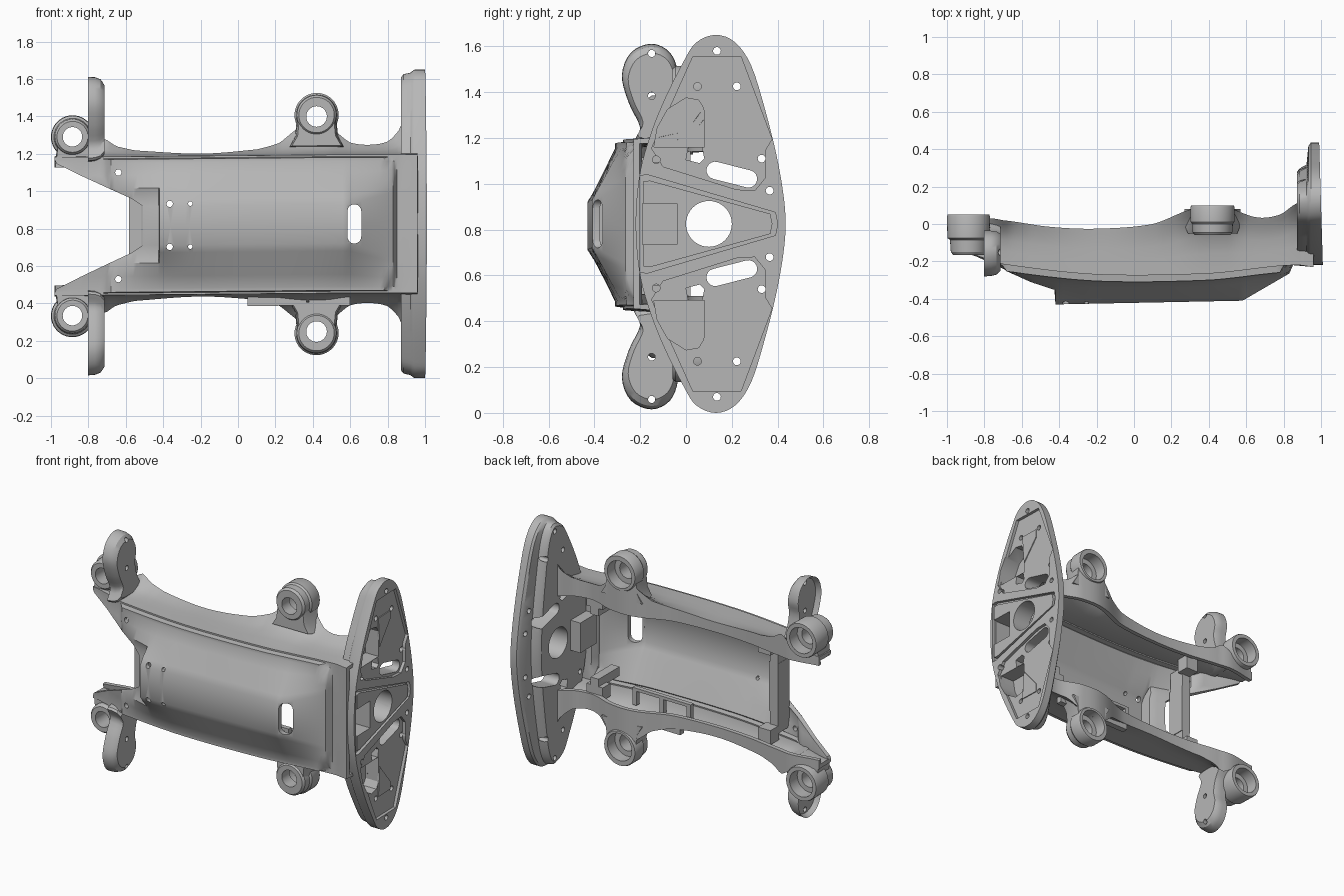
import bpy, bmesh, math
from mathutils import Vector

if "Cube" in bpy.data.objects:
    bpy.data.objects.remove(bpy.data.objects["Cube"])

ZC = 0.825  # height of the mirror plane
mat = bpy.data.materials.new("light_grey")
mat.diffuse_color = (0.47, 0.47, 0.47, 1)
mat.use_nodes = True
mat.node_tree.nodes["Principled BSDF"].inputs["Base Color"].default_value = mat.diffuse_color


def clamp(v):
    return max(0.0, min(1.0, v))


def activate(ob):
    bpy.ops.object.select_all(action='DESELECT')
    ob.select_set(True)
    bpy.context.view_layer.objects.active = ob


def finish(name, bm):
    me = bpy.data.meshes.new(name)
    bm.to_mesh(me)
    bm.free()
    ob = bpy.data.objects.new(name, me)
    bpy.context.collection.objects.link(ob)
    me.materials.append(mat)
    return ob


def prism(name, pts, axis, levels, s=1, hollow=None, front_keep=0):
    """Outline (a, height from mid plane) swept along x or y through (position, scale[, height scale])."""
    bm = bmesh.new()
    ca = sum(p[0] for p in pts) / len(pts)
    cb = sum(p[1] for p in pts) / len(pts)
    rings = []
    for pos, k, *kb in levels:
        ring = []
        for a, b in pts:
            ka = k + (1 - k) * front_keep if a < ca else k
            a2, b2 = ca + (a - ca) * ka, ZC + s * (cb + (b - cb) * (kb[0] if kb else k))
            ring.append(bm.verts.new((pos, a2, b2) if axis == 'x' else (a2, pos, b2)))
        rings.append(ring)
    n = len(pts)
    first = bm.faces.new(rings[0])
    bm.faces.new(rings[-1])
    for r, q in zip(rings, rings[1:]):
        for i in range(n):
            bm.faces.new((r[i], r[(i + 1) % n], q[(i + 1) % n], q[i]))
    bmesh.ops.recalc_face_normals(bm, faces=bm.faces)
    if hollow:
        bmesh.ops.inset_region(bm, faces=[first], thickness=hollow[0], depth=0)
        for v in first.verts:
            v.co.x += hollow[1]
    return finish(name, bm)


def box(name, x0, x1, y0, y1, h0, h1, s=1):
    return prism(name, [(x0, h0), (x1, h0), (x1, h1), (x0, h1)], 'y', [(y0, 1), (y1, 1)], s)


def circle(a, b, r, n=40):
    return [(a + r * math.cos(2 * math.pi * i / n), b + r * math.sin(2 * math.pi * i / n)) for i in range(n)]


def stadium(a, b, half, r, ang, n=10):
    out = []
    for e in (0, 1):
        base = ang + math.pi * e
        for i in range(n):
            t = base - math.pi / 2 + math.pi * i / (n - 1)
            out.append((a + half * math.cos(base) + r * math.cos(t), b + half * math.sin(base) + r * math.sin(t)))
    return out


def spline(p0, p1, p2, p3, t):
    return 0.5 * (2 * p1 + (p2 - p0) * t + (2 * p0 - 5 * p1 + 4 * p2 - p3) * t * t + (3 * p1 - p0 - 3 * p2 + p3) * t ** 3)


def smooth_loop(pts, sub=4):
    n, out = len(pts), []
    for i in range(n):
        q = [Vector(pts[(i + k) % n]) for k in (-1, 0, 1, 2)]
        out += [tuple(spline(*q, j / sub)) for j in range(sub)]
    return out


def table(tab, x, curved=True):
    x = max(tab[0][0], min(tab[-1][0], x))
    for i in range(len(tab) - 1):
        if x <= tab[i + 1][0]:
            t = (x - tab[i][0]) / (tab[i + 1][0] - tab[i][0])
            a, b = tab[i][1], tab[i + 1][1]
            if curved:
                return spline(tab[max(i - 1, 0)][1], a, b, tab[min(i + 2, len(tab) - 1)][1], t)
            return a + (b - a) * t


def cut(obs, pts, axis, p0, p1, s=1):
    c = prism("cutter", pts, axis, [(p0, 1), (p1, 1)], s)
    c.hide_render = True
    for ob in obs:
        activate(ob)
        m = ob.modifiers.new("cut", 'BOOLEAN')
        m.operation, m.solver, m.object = 'DIFFERENCE', 'EXACT', c
        bpy.ops.object.modifier_apply(modifier=m.name)
    bpy.data.objects.remove(c)


# ---- Main shell: section rows swept along x, open at the back ----
SIDE = [(-.98, .375), (-.85, .39), (-.78, .43), (-.715, .465), (-.69, .45), (-.65, .425), (-.55, .402), (-.2, .382),
        (.1, .402), (.22, .435), (.29, .49), (.35, .535), (.42, .55), (.49, .535), (.54, .48), (.6, .435), (.7, .423),
        (.8, .44), (.86, .5), (.9, .59), (.96, .6)]
BACK = [(-.98, .0), (-.8, .03), (-.7, .02), (-.45, -.015), (-.2, -.025), (.1, 0), (.33, .085), (.5, .085), (.66, .035),
        (.78, .05), (.87, .11), (.96, .13)]
EDGE = [(-.98, -.13), (-.7, -.215), (-.2, -.27), (.4, -.265), (.85, -.22), (.96, -.23)]
TAIL = [(.58, -.41), (.83, -.265), (.85, -.22), (.96, -.23)]
PLATEAU = [(-.98, -.14), (-.7, -.24), (-.426, -.345), (-.42, -.43)] + TAIL
FLANK = [(-.98, -.14), (-.7, -.24), (-.55, -.34), (-.4, -.41), (-.25, -.427)] + TAIL
# front rows: height, left start, widening towards the right end
ROWS = [(0, -.51, 0), (.105, -.51, .07), (.145, -.57, .06), (.2, -.69, .04), (.27, -.84, .02),
        (.335, -.97, 0), (.355, -.98, 0), (.36, -.98, 0), (.37, -.98, 0)]


def section(x):
    out = []
    for h, start, widen in ROWS:
        xx = max(x, start)
        w = clamp((xx - .6) / .24)
        e, top = table(EDGE, xx), table(FLANK if h > .15 else PLATEAU, xx, False)
        hh = h + widen * w
        rim = e - .035 * clamp((xx + .71) / .03) * clamp((.85 - .5 * max(0, h - .25) - xx) / .015)
        hp = .105 + .07 * w
        if hh <= hp:
            y = top
        elif h <= .335:
            y = top + (rim - top) * (hh - hp) / (.335 - hp)
        else:
            y = rim if h < .358 else e
        out.append((xx, y, hh))
    e, b, side = table(EDGE, x), table(BACK, x), table(SIDE, x)
    for t, k in ((.3, .03), (.55, .13), (.75, .38), (.9, .75), (1, 1)):
        out.append((x, e + (b - e) * t, .372 + (side - .372) * k))
    out.append((x, b, .315))
    return out


xs = sorted(set([round(-.98 + .02 * i, 3) for i in range(98)] + [-.57, -.51, -.426, .83, .835, .85]))
bm = bmesh.new()
cols = []
for x in xs:
    sec = section(x)
    full = [(a, y, -h) for a, y, h in reversed(sec[1:])] + sec
    cols.append([bm.verts.new((a, y, ZC + h)) for a, y, h in full])
for c, d in zip(cols, cols[1:]):
    for i in range(len(c) - 1):
        bm.faces.new((c[i], d[i], d[i + 1], c[i + 1]))
bmesh.ops.remove_doubles(bm, verts=bm.verts, dist=.0005)
bmesh.ops.recalc_face_normals(bm, faces=bm.faces)
mid = min(bm.faces, key=lambda f: (f.calc_center_median() - Vector((0, -.43, ZC))).length)
if mid.normal.y > 0:
    bmesh.ops.reverse_faces(bm, faces=bm.faces)
shell = finish("main_shell", bm)
activate(shell)
m = shell.modifiers.new("wall", 'SOLIDIFY')
m.thickness, m.offset = .028, -1
bpy.ops.object.modifier_apply(modifier=m.name)
cut([shell], stadium(.622, 0, .068, .037, math.pi / 2), 'y', -.6, -.15)
for s in (1, -1):
    for hx, hh, r in ((-.64, .285, .017), (-.365, .115, .017), (-.255, .115, .012)):
        cut([shell], circle(hx, hh, r, 16), 'y', -.6, -.15, s)

# ---- End plate with recesses, slots and pockets ----
half = [(-.22, 0), (-.205, .2), (-.165, .36), (-.1, .53), (-.01, .71), (.045, .792), (.13, .825), (.215, .792),
        (.285, .69), (.345, .5), (.395, .3), (.425, .13), (.435, 0)]
outline = smooth_loop(half + [(a, -b) for a, b in half[-2:0:-1]])
plate = prism("end_plate", outline, 'x', [(.872, .5, .95), (.885, .56, .97), (.922, .62, .98), (.932, .94, .99),
                                          (.945, 1, 1), (.99, 1, 1)], front_keep=.9)
bump = box("plate_box", .8, .9, -.2, -.03, -.1, .1)
tri = [(-.2, .21), (-.17, .215), (.39, .05), (.4, 0), (.39, -.05), (-.17, -.215), (-.2, -.21)]
cut([plate], tri, 'x', .967, 1.1)
web = prism("triangle_web", [(.02 + (a - .02) * .94, b * .88) for a, b in tri], 'x', [(.955, 1), (.988, 1)])
cut([plate, web], circle(.1, 0, .1, 40), 'x', .8, 1.1)
cut([plate, web, bump], [(-.19, -.09), (-.04, -.09), (-.04, .09), (-.19, .09)], 'x', .85, 1.1)
recess = [(-.15, .33), (.03, .73), (.24, .73), (.375, .37), (.345, .32), (.345, .2), (.3, .145), (.22, .15), (-.1, .25)]
pocket = [(-.14, .335), (.08, .335), (.08, .5), (.055, .54), (0, .55), (-.08, .5), (-.125, .42)]
extras = [plate, web]
for s in (1, -1):
    cut([plate], recess, 'x', .97, 1.1, s)
    cut([plate, shell], pocket, 'x', .885, 1.1, s)
    cut([plate], stadium(.2, .215, .075, .038, -.25), 'x', .8, 1.1, s)
    cut([plate], [(-.0, .28), (.06, .265), (.08, .285), (.07, .333), (.01, .333)], 'x', .8, 1.1, s)
    for hy, hh in ((.135, .755), (.05, .6), (.222, .6), (.33, .285), (.365, .145), (-.13, .28)):
        cut([plate], circle(hy, hh, .017, 14), 'x', .8, 1.1, s)
    pad = prism("gusset_pad", [(.085, .4), (.2, .54), (.2, .595), (.07, .595)], 'x', [(.96, 1), (.976, 1)], s)
    extras.append(pad)

for s in (1, -1):
    # ---- Ring lugs on the wings ----
    lug = prism("wing_lug", circle(-.885, .478, .115), 'y',
                [(-.165, .72), (-.15, .82), (-.085, .86), (-.075, .98), (.04, 1), (.052, .96)], s)
    foot = prism("lug_foot", [(-.975, .36), (-.79, .36), (-.8, .45), (-.965, .45)], 'y', [(-.13, .95), (.0, 1)], s)
    cut([lug, foot], circle(-.885, .478, .052), 'y', -.3, .2, s)
    cut([lug, foot, shell], circle(-.885, .478, .085), 'y', -.03, .2, s)

    # ---- Ring lugs on the long sides ----
    boss = prism("side_lug", circle(.42, .583, .118), 'y',
                 [(-.06, .8), (-.045, .9), (.0, .92), (.012, 1), (.09, 1), (.1, .96)], s)
    neck = prism("side_lug_neck", [(.27, .41), (.57, .41), (.535, .47), (.525, .57), (.315, .57), (.305, .47)], 'y',
                 [(-.05, .88), (-.02, .96), (.08, 1)], s)
    cut([boss, neck, shell], circle(.42, .575, .055), 'y', -.3, .3, s)
    cut([boss, neck, shell], circle(.42, .575, .09), 'y', .02, .3, s)

    # ---- Paddle fins beside the wing lugs ----
    fin = smooth_loop([(-.22, .35), (-.2, .43), (-.25, .54), (-.28, .66), (-.24, .76), (-.15, .798), (-.07, .76),
                       (-.035, .67), (-.05, .58), (-.03, .48), (.01, .4), (.0, .35)], 4)
    paddle = prism("paddle_fin", fin, 'x', [(-.803, 1), (-.765, .99), (-.735, .94), (-.715, .82)], s, (.018, .03))
    for hh in (.755, .57):
        cut([paddle], circle(-.15, hh, .016, 14), 'x', -1, -.5, s)

    # ---- Mounting blocks inside the shell ----
    box("inner_block", -.58, -.49, -.15, -.06, .25, .345, s)
    box("front_block", .63, .69, -.2, .02, .21, .27, s)
    box("block_foot", .6, .72, -.06, .02, .26, .345, s)
    box("bar_arm", -.58, -.52, -.26, -.14, .14, .3, s)

# ---- Cross bar in the notch and the rails on the lower wall ----
box("cross_bar", -.582, -.515, -.26, -.14, -.165, .165)
for a, b in ((.05, .365), (.38, .6)):
    box("lower_rail", a, b, -.05, -.01, .385, .435, -1)
for a, b in ((.0, .03), (.2, .23), (.4, .43)):
    box("rail_rung", a, b, -.08, -.05, .24, .35, -1)
box("inner_rail", .0, .43, -.08, -.05, .235, .255, -1)

# ---- Slight lean of the body and of the plate face, then smoothing with sharp edges ----
for ob in list(bpy.data.objects):
    for v in ob.data.vertices:
        if ob in extras:
            v.co.x += .03 * (-.13 - v.co.y) + .017 if v.co.x > .95 else 0
        elif v.co.x < .5:
            v.co.z += .009 * (v.co.x - .5)
    activate(ob)
    bpy.ops.object.shade_smooth_by_angle(angle=math.radians(32))
